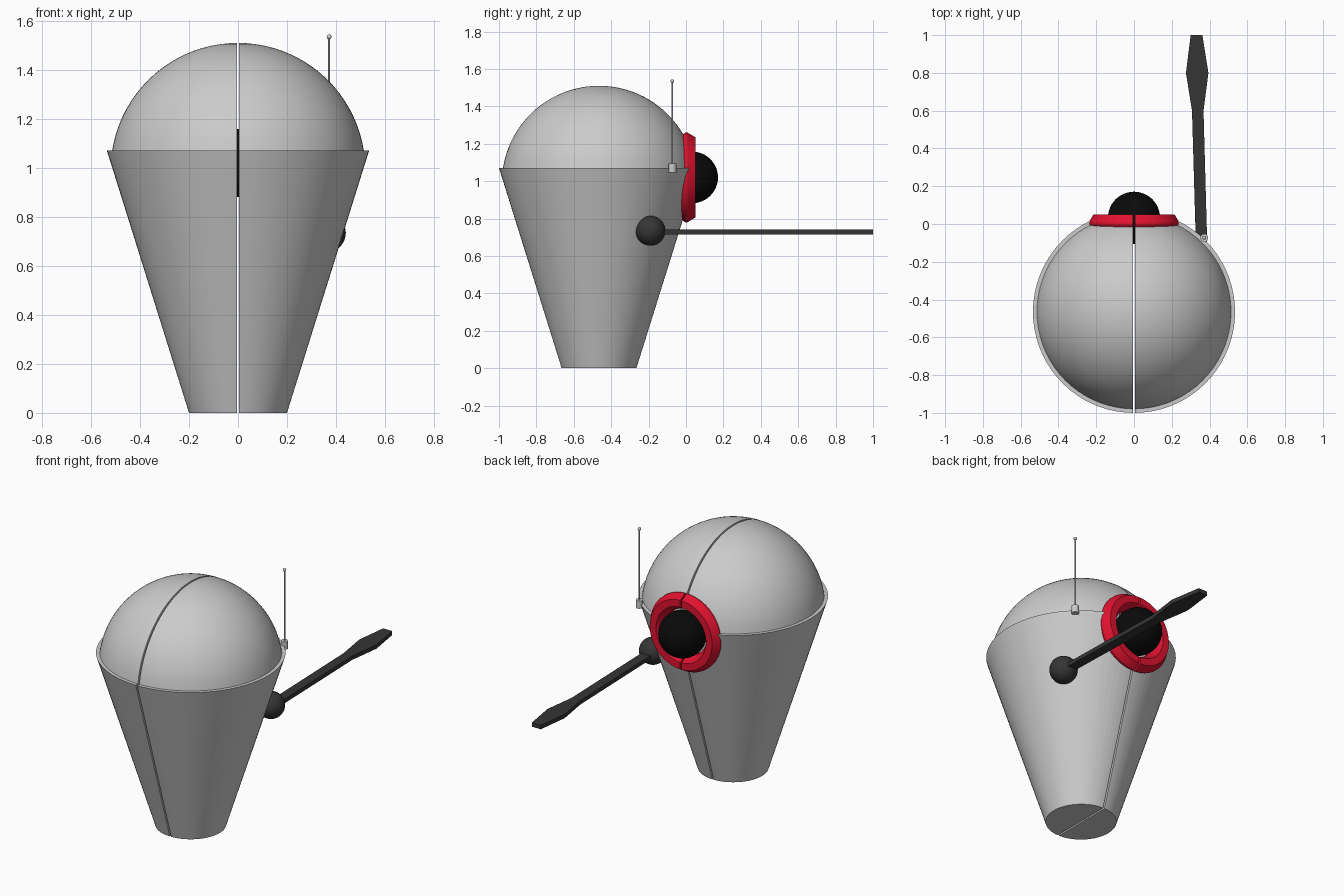
import bpy, bmesh, math
from mathutils import Matrix, Vector

if "Cube" in bpy.data.objects:
    bpy.data.objects.remove(bpy.data.objects["Cube"])

CY = -0.465          # body axis
EYE = (0, 0.033, 1.02)


def material(name, rgb):
    m = bpy.data.materials.new(name)
    m.diffuse_color = (*rgb, 1)
    m.use_nodes = True
    m.node_tree.nodes["Principled BSDF"].inputs["Base Color"].default_value = m.diffuse_color
    return m


GREY = material("light grey", (0.60, 0.60, 0.60))
RED = material("red", (0.74, 0.006, 0.028))
BLACK = material("black", (0.003, 0.003, 0.003))
DARK = material("dark grey", (0.036, 0.036, 0.036))


def finish(bm, name, mat):
    bmesh.ops.recalc_face_normals(bm, faces=bm.faces)
    me = bpy.data.meshes.new(name)
    bm.to_mesh(me)
    bm.free()
    ob = bpy.data.objects.new(name, me)
    bpy.context.collection.objects.link(ob)
    if mat:
        me.materials.append(mat)
    return ob


def select(ob):
    bpy.ops.object.select_all(action='DESELECT')
    ob.select_set(True)
    bpy.context.view_layer.objects.active = ob


def smooth(ob, angle=30):
    select(ob)
    bpy.ops.object.shade_smooth_by_angle(angle=math.radians(angle))


def lathe(name, profile, mat, matrix, closed=False, steps=72):
    """Revolve (radius, height) points around z, then place with matrix."""
    bm = bmesh.new()
    vs = [bm.verts.new((r, 0, z)) for r, z in profile]
    es = [bm.edges.new(p) for p in zip(vs, vs[1:])]
    if closed:
        es.append(bm.edges.new((vs[-1], vs[0])))
    bmesh.ops.spin(bm, geom=vs + es, cent=(0, 0, 0), axis=(0, 0, 1),
                   angle=2 * math.pi, steps=steps, use_duplicate=False)
    bmesh.ops.remove_doubles(bm, verts=bm.verts, dist=1e-5)
    bm.transform(matrix)
    return finish(bm, name, mat)


def sphere(name, loc, r, mat, seg=40):
    bm = bmesh.new()
    bmesh.ops.create_uvsphere(bm, u_segments=seg, v_segments=seg // 2, radius=r,
                              matrix=Matrix.Translation(loc))
    ob = finish(bm, name, mat)
    smooth(ob, 60)
    return ob


def cylinder(name, r, z0, z1, mat, matrix, seg=16):
    return lathe(name, [(0, z0), (r, z0), (r, z1), (0, z1)], mat, matrix, steps=seg)


def cut(ob, cutter):
    mod = ob.modifiers.new("cut", 'BOOLEAN')
    mod.operation, mod.solver, mod.object = 'DIFFERENCE', 'EXACT', cutter
    select(ob)
    bpy.ops.object.modifier_apply(modifier=mod.name)


# Tapered body with flat rim and domed lid
R, ZC = 0.52, 0.99
a0 = math.asin((1.07 - ZC) / R)
arc = [a0 + (math.pi / 2 - a0) * i / 20 for i in range(20)]
profile = [(0, 0), (0.2, 0), (0.535, 1.07)]
profile += [(R * math.cos(a), ZC + R * math.sin(a)) for a in arc] + [(0, ZC + R)]
body = lathe("body_shell", profile, GREY, Matrix.Translation((0, CY, 0)))

# Eye ring, revolved around the y axis
to_y = Matrix.Translation((0, 0, EYE[2])) @ Matrix.Rotation(-math.pi / 2, 4, 'X')
ring = lathe("eye_ring", [(0.215, -0.04), (0.24, -0.003), (0.24, 0.008), (0.215, 0.05),
                          (0.172, 0.05), (0.142, 0.0), (0.142, -0.04)],
             RED, to_y, closed=True, steps=56)

# Cutters: eye socket and the thin centre seam
socket = cylinder("socket_cutter", 0.2, -0.12, 0.3, None, to_y, seg=56)
bm = bmesh.new()
bmesh.ops.create_cube(bm, size=1, matrix=Matrix.Translation((0, CY, 0.8)) @
                      Matrix.Diagonal((0.01, 3, 3, 1)))
seam = finish(bm, "seam_cutter", None)
cut(body, socket)
cut(body, seam)
cut(ring, seam)
for c in (socket, seam):
    bpy.data.objects.remove(c)
smooth(body)
smooth(ring, 25)

sphere("eye", EYE, 0.138, BLACK, 48)

# Arm: ball joint and flat paddle
sphere("arm_joint", (0.36, -0.19, 0.735), 0.08, DARK)
outline = [(0.33, -0.19), (0.39, -0.19), (0.368, 0.6), (0.394, 0.8),
           (0.362, 1.0), (0.30, 1.0), (0.275, 0.8), (0.307, 0.6)]
bm = bmesh.new()
f = bm.faces.new([bm.verts.new((x, y, 0.716)) for x, y in outline])
ext = bmesh.ops.extrude_face_region(bm, geom=[f])
bmesh.ops.translate(bm, vec=(0, 0, 0.025),
                    verts=[v for v in ext["geom"] if isinstance(v, bmesh.types.BMVert)])
if not any(g.normal.z < -0.9 for g in bm.faces):
    bmesh.ops.holes_fill(bm, edges=bm.edges)
finish(bm, "arm_paddle", DARK)

# Antenna on the rim
at = Matrix.Translation((0.372, -0.073, 0))
smooth(cylinder("antenna_base", 0.021, 1.047, 1.094, GREY, at))
smooth(cylinder("antenna_rod", 0.004, 1.09, 1.535, GREY, at, 10))
sphere("antenna_tip", (0.372, -0.073, 1.535), 0.01, GREY, 16)
